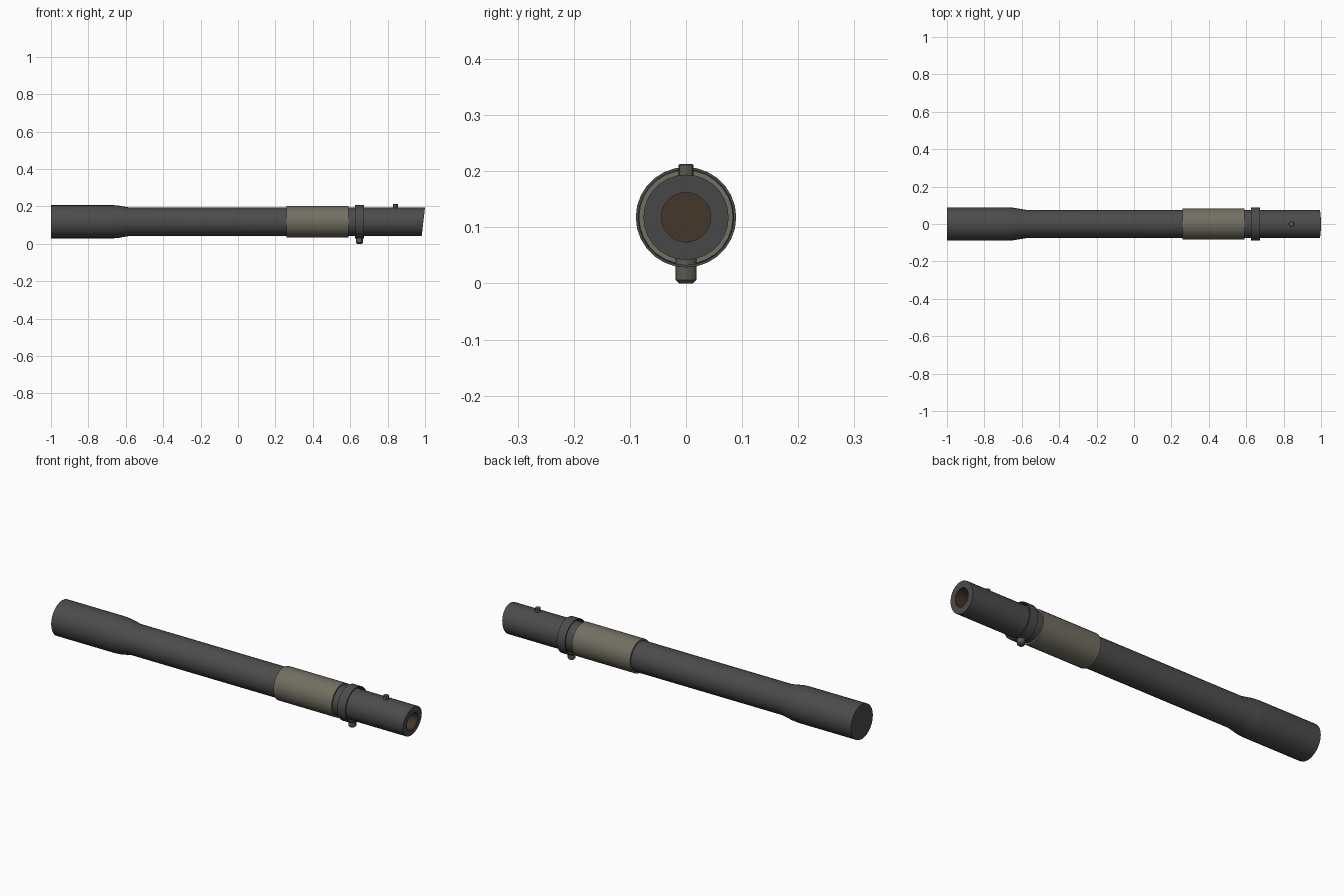
import bpy, bmesh, math
from mathutils import Vector

if "Cube" in bpy.data.objects:
    bpy.data.objects.remove(bpy.data.objects["Cube"])

AXIS_Z = 0.118
SIDES = 28


def material(name, rgb):
    m = bpy.data.materials.new(name)
    m.diffuse_color = (*rgb, 1)
    m.use_nodes = True
    m.node_tree.nodes["Principled BSDF"].inputs["Base Color"].default_value = m.diffuse_color
    return m


DARK = material("dark_grey", (0.072, 0.072, 0.072))
OLIVE = material("olive_grey", (0.17, 0.16, 0.12))
FITTING = material("dark_olive", (0.11, 0.105, 0.08))
BROWN = material("bore_brown", (0.056, 0.038, 0.023))


def finish(name, bm, *mats):
    bmesh.ops.recalc_face_normals(bm, faces=bm.faces)
    mesh = bpy.data.meshes.new(name)
    bm.to_mesh(mesh)
    bm.free()
    for m in mats:
        mesh.materials.append(m)
    obj = bpy.data.objects.new(name, mesh)
    bpy.context.collection.objects.link(obj)
    bpy.ops.object.select_all(action='DESELECT')
    obj.select_set(True)
    bpy.context.view_layer.objects.active = obj
    bpy.ops.object.shade_smooth_by_angle(angle=math.radians(30))
    return obj


def lathe(name, profile, mats, closed=False, inner_from=None, slant=0.0):
    """Turn an (x, radius) profile about the long axis; slant tilts the muzzle."""
    bm = bmesh.new()
    rings = []
    for x, r in profile:
        ring = []
        for k in range(SIDES):
            a = 2 * math.pi * k / SIDES
            dz = r * math.sin(a)
            dx = slant * dz if x > 0.95 else 0
            ring.append(bm.verts.new((x + dx, r * math.cos(a), AXIS_Z + dz)))
        rings.append(ring)
    n = len(rings)
    for i in range(n if closed else n - 1):
        a, b = rings[i], rings[(i + 1) % n]
        for k in range(SIDES):
            j = (k + 1) % SIDES
            f = bm.faces.new((a[k], a[j], b[j], b[k]))
            if inner_from is not None and i >= inner_from:
                f.material_index = 1
    if not closed:
        bm.faces.new(rings[0])
        end = bm.faces.new(rings[-1])
        end.material_index = 1 if inner_from is not None else 0
    return finish(name, bm, *mats)


def stud(name, x, z_base, z_tip, radius_x, radius_y, chamfer):
    """Short upright eight-sided stud with a chamfered tip."""
    bm = bmesh.new()
    s = 1 if z_tip > z_base else -1
    rings = []
    for z, k in ((z_base, 1), (z_tip - s * chamfer, 1), (z_tip, 1 - chamfer / radius_y)):
        rings.append([bm.verts.new((x + k * radius_x * math.cos(a), k * radius_y * math.sin(a), z))
                      for a in (2 * math.pi * i / 12 for i in range(12))])
    for a, b in zip(rings, rings[1:]):
        for i in range(12):
            j = (i + 1) % 12
            bm.faces.new((a[i], a[j], b[j], b[i]))
    bm.faces.new(rings[0])
    bm.faces.new(rings[-1])
    return finish(name, bm, FITTING)


# Main tube: thick rear section, taper, slim front, slanted muzzle and bore
lathe("main_tube",
      [(-1, 0.089), (-0.67, 0.089), (-0.64, 0.0865), (-0.58, 0.076),
       (0.991, 0.076), (0.991, 0.044), (0.70, 0.044)],
      (DARK, BROWN), inner_from=5, slant=0.115)

# Olive sleeve around the tube
lathe("sleeve", [(0.26, 0.074), (0.26, 0.084), (0.59, 0.084), (0.59, 0.074)],
      (OLIVE,), closed=True)

# Thin band in front of the sleeve
lathe("band", [(0.626, 0.085), (0.626, 0.0895), (0.673, 0.0895), (0.673, 0.085)],
      (DARK,), closed=True)

# Stud under the band and small sighting post on top
stud("band_stud", 0.65, 0.048, 0.0, 0.0185, 0.0185, 0.006)
stud("top_post", 0.842, 0.185, 0.213, 0.0133, 0.0133, 0.002)
